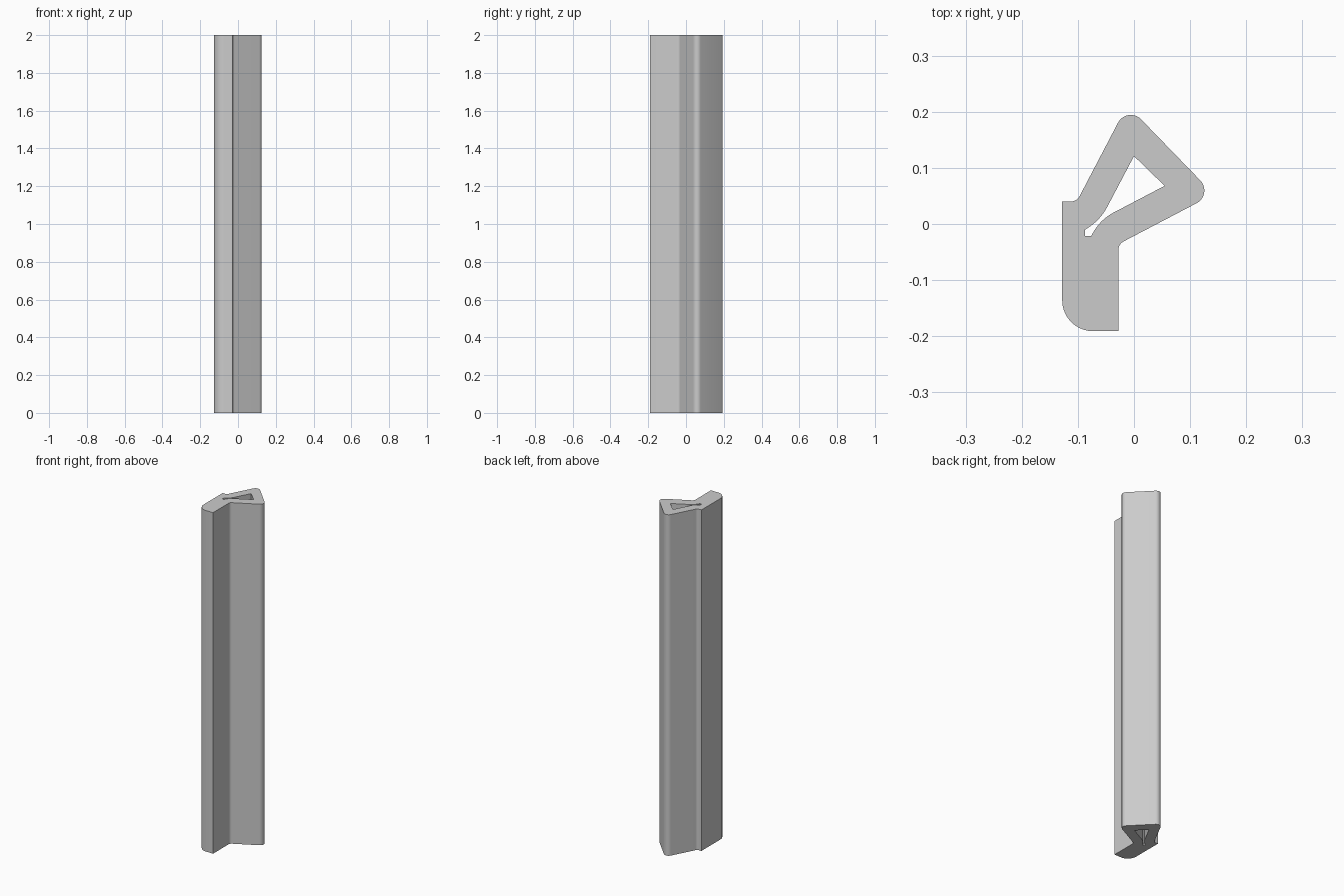
import bpy, bmesh, math
from mathutils import Vector

cube = bpy.data.objects.get("Cube")
if cube:
    bpy.data.objects.remove(cube, do_unlink=True)

HEIGHT = 2.0

grey = bpy.data.materials.new("plain grey")
grey.use_nodes = True
colour = (0.6, 0.6, 0.6, 1)
grey.diffuse_color = colour
grey.node_tree.nodes["Principled BSDF"].inputs["Base Color"].default_value = colour


def rounded(corners, steps=10):
    """Turn (x, y, radius) corners into an outline with true arcs."""
    points = []
    for i, (x, y, r) in enumerate(corners):
        p = Vector((x, y))
        if r == 0:
            points.append(p)
            continue
        a = (Vector(corners[i - 1][:2]) - p).normalized()
        b = (Vector(corners[(i + 1) % len(corners)][:2]) - p).normalized()
        half = a.angle(b) / 2
        centre = p + (a + b).normalized() * (r / math.sin(half))
        start = p + a * (r / math.tan(half)) - centre
        end = p + b * (r / math.tan(half)) - centre
        sweep = start.angle(end)
        for k in range(steps + 1):
            t = k / steps
            arc = (start * math.sin((1 - t) * sweep) + end * math.sin(t * sweep)) / math.sin(sweep)
            points.append(centre + arc)
    return points


# Outer wall: flat leg with a rounded heel, and a rounded triangular head
outer = rounded([
    (-0.128, 0.04, 0), (-0.128, -0.191, 0.055), (-0.028, -0.191, 0),
    (-0.028, -0.036, 0.018), (0.142, 0.053, 0.0255),
    (-0.012, 0.212, 0.0255), (-0.102, 0.04, 0.018),
])
# Hollow: triangle narrowing to a curved slot
hollow = rounded([
    (0, 0.121, 0), (-0.06, 0.007, 0.1), (-0.087, -0.010, 0),
    (-0.087, -0.021, 0), (-0.076, -0.021, 0), (-0.061, 0.0075, 0.09),
    (0.0545, 0.068, 0),
])

# Fill the section between both outlines, then extrude it upwards
bm = bmesh.new()
edges = []
for outline in (outer, hollow):
    ring = [bm.verts.new((p.x, p.y, 0)) for p in outline]
    edges += [bm.edges.new((v, ring[i - 1])) for i, v in enumerate(ring)]
bmesh.ops.triangle_fill(bm, edges=edges, use_beauty=True)
result = bmesh.ops.extrude_face_region(bm, geom=bm.faces[:], use_keep_orig=True)
top = [g for g in result["geom"] if isinstance(g, bmesh.types.BMVert)]
bmesh.ops.translate(bm, verts=top, vec=(0, 0, HEIGHT))
bmesh.ops.recalc_face_normals(bm, faces=bm.faces[:])

mesh = bpy.data.meshes.new("seal_strip")
bm.to_mesh(mesh)
bm.free()
mesh.materials.append(grey)
strip = bpy.data.objects.new("seal_strip", mesh)
bpy.context.collection.objects.link(strip)

# Smooth arcs, sharp ends and corners
bpy.ops.object.select_all(action="DESELECT")
strip.select_set(True)
bpy.context.view_layer.objects.active = strip
bpy.ops.object.shade_smooth_by_angle(angle=math.radians(30))
